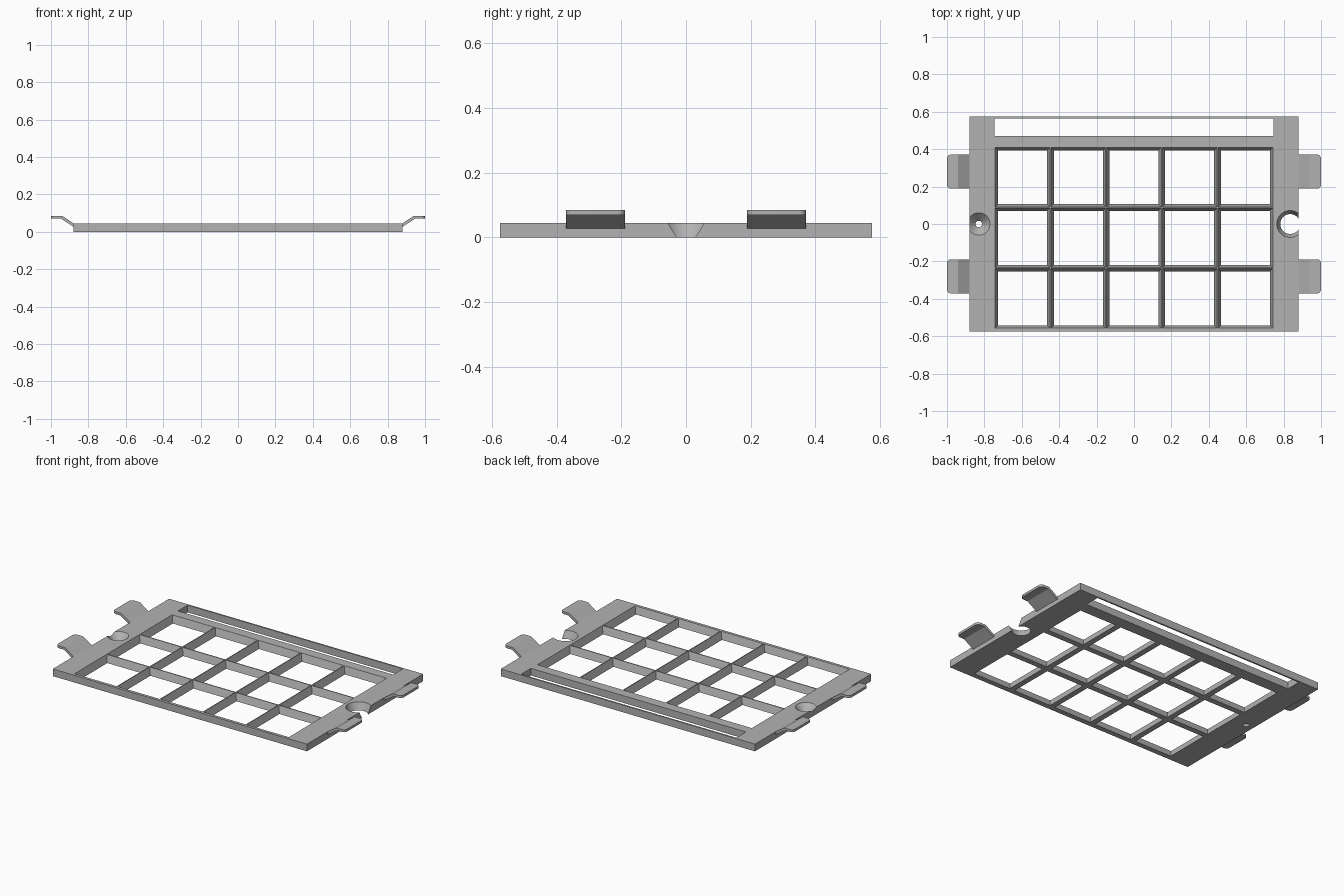
import bpy, bmesh
from mathutils import Vector

cube = bpy.data.objects.get("Cube")
if cube:
    bpy.data.objects.remove(cube, do_unlink=True)

H = 0.045            # plate thickness
OVER = 0.005         # how far cutters pass through each side

grey = bpy.data.materials.new("light grey plastic")
grey.use_nodes = True
colour = (0.45, 0.45, 0.45, 1)
grey.diffuse_color = colour
grey.node_tree.nodes["Principled BSDF"].inputs["Base Color"].default_value = colour


def make_object(name, bm):
    bmesh.ops.recalc_face_normals(bm, faces=bm.faces)
    mesh = bpy.data.meshes.new(name)
    bm.to_mesh(mesh)
    bm.free()
    obj = bpy.data.objects.new(name, mesh)
    obj.data.materials.append(grey)
    bpy.context.collection.objects.link(obj)
    return obj


def select_only(obj):
    bpy.ops.object.select_all(action='DESELECT')
    obj.select_set(True)
    bpy.context.view_layer.objects.active = obj


def add_block(bm, x0, x1, y0, y1, z0, z1, flare=0.0):
    """Box whose top is wider than its bottom by flare on every side."""
    verts = bmesh.ops.create_cube(bm, size=1)["verts"]
    for v in verts:
        grow = flare if v.co.z > 0 else 0
        v.co = Vector((x1 + grow if v.co.x > 0 else x0 - grow,
                       y1 + grow if v.co.y > 0 else y0 - grow,
                       z1 if v.co.z > 0 else z0))


def add_cone(bm, x, r_bottom, r_top):
    """Countersink through the plate, continued past both faces."""
    extra = (r_top - r_bottom) * OVER / H
    made = bmesh.ops.create_cone(bm, cap_ends=True, segments=48, radius1=r_bottom - extra,
                                 radius2=r_top + extra, depth=H + 2 * OVER)
    bmesh.ops.translate(bm, verts=made["verts"], vec=(x, 0, H / 2))


# Flat plate
bm = bmesh.new()
add_block(bm, -0.88, 0.88, -0.575, 0.575, 0, H)
plate = make_object("grid_plate", bm)

# Cutter: tapered windows, long slot, countersunk hole and open notch
bm = bmesh.new()
cols, rows = 5, 3
left, front = -0.745, -0.56
pitch_x, pitch_y = 1.49 / cols, 0.972 / rows
slope = 0.015 / H
inset = 0.018 + slope * OVER
for i in range(cols):
    for j in range(rows):
        x, y = left + i * pitch_x, front + j * pitch_y
        add_block(bm, x + inset, x + pitch_x - inset, y + inset, y + pitch_y - inset,
                  -OVER, H + OVER, slope * (H + 2 * OVER))
add_block(bm, -0.745, 0.745, 0.47, 0.565, -OVER, H + OVER)
add_cone(bm, -0.83, 0.017, 0.06)
add_cone(bm, 0.835, 0.053, 0.072)
cutter = make_object("opening_cutter", bm)
cutter.hide_render = True

cut = plate.modifiers.new("openings", 'BOOLEAN')
cut.operation = 'DIFFERENCE'
cut.solver = 'EXACT'
cut.object = cutter
select_only(plate)
bpy.ops.object.modifier_apply(modifier=cut.name)
bpy.data.objects.remove(cutter, do_unlink=True)
bpy.ops.object.shade_smooth_by_angle(angle=0.5)

# Bent spring tabs with rounded outer corners
profile = [(0.87, 0.045), (0.88, 0.045), (0.94, 0.085), (1.0, 0.085),
           (1.0, 0.07), (0.947, 0.07), (0.88, 0.027), (0.87, 0.027)]
for side, sx in (("left", 1), ("right", -1)):
    for end, yc in (("front", -0.28), ("back", 0.28)):
        bm = bmesh.new()
        face = bm.faces.new([bm.verts.new((sx * x, yc - 0.0915, z)) for x, z in profile])
        made = bmesh.ops.extrude_face_region(bm, geom=[face])["geom"]
        moved = [g for g in made if isinstance(g, bmesh.types.BMVert)]
        bmesh.ops.translate(bm, verts=moved, vec=(0, 0.183, 0))
        corners = [e for e in bm.edges
                   if all(abs(v.co.x) > 0.999 for v in e.verts)
                   and abs(e.verts[0].co.y - e.verts[1].co.y) < 0.001]
        bmesh.ops.bevel(bm, geom=corners, offset=0.022, segments=6, profile=0.5,
                        affect='EDGES')
        tab = make_object(f"{end}_{side}_tab", bm)
        select_only(tab)
        bpy.ops.object.shade_smooth_by_angle(angle=0.5)
